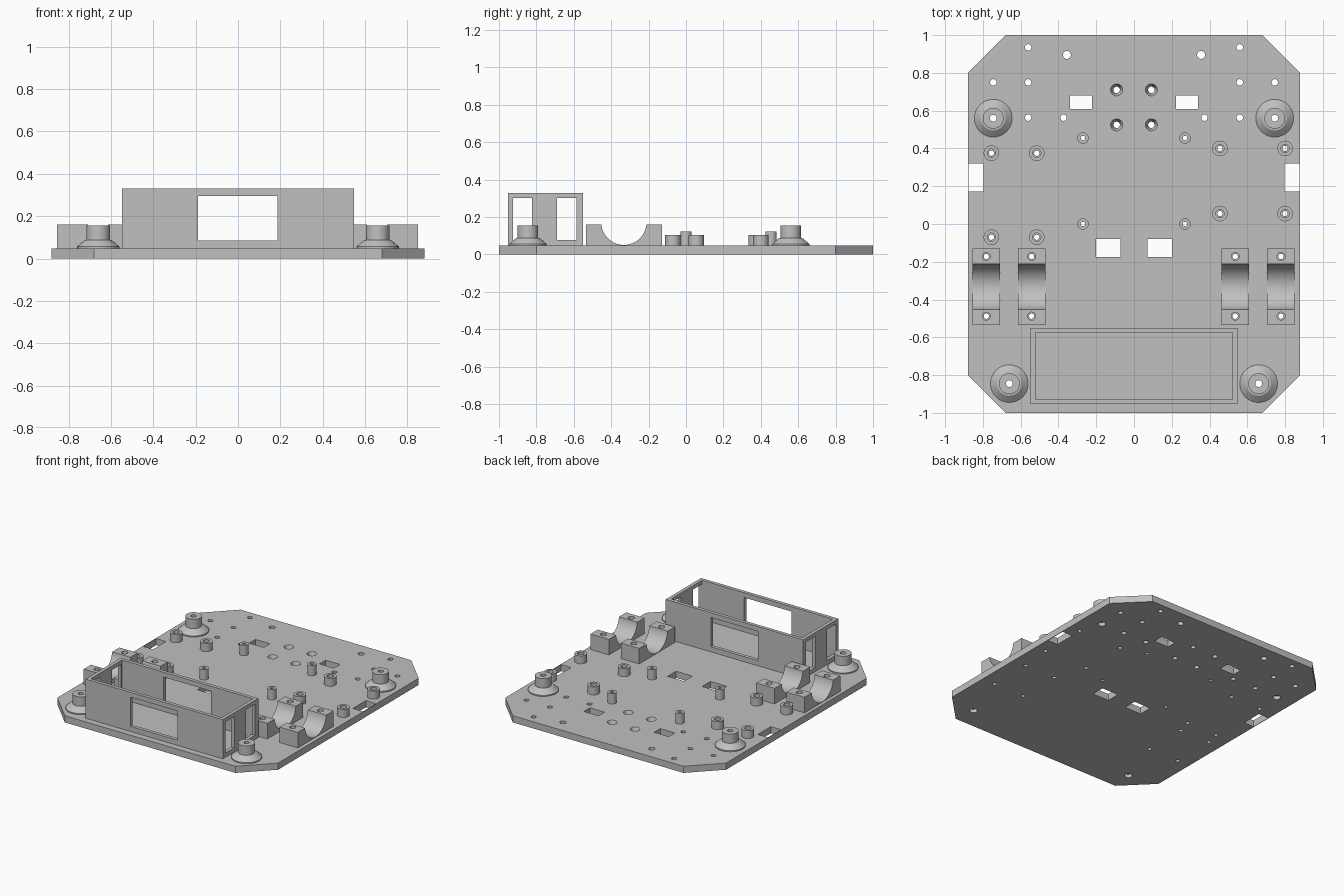
import bpy, bmesh, math

if "Cube" in bpy.data.objects:
    bpy.data.objects.remove(bpy.data.objects["Cube"], do_unlink=True)

GREY = (0.53, 0.53, 0.53, 1)
mat = bpy.data.materials.new("printed grey")
mat.use_nodes = True
mat.diffuse_color = GREY
mat.node_tree.nodes["Principled BSDF"].inputs["Base Color"].default_value = GREY

TOP = 0.048      # upper face of the plate
SEG = 32


def finish(name, bm):
    bmesh.ops.recalc_face_normals(bm, faces=bm.faces)
    me = bpy.data.meshes.new(name)
    bm.to_mesh(me)
    bm.free()
    ob = bpy.data.objects.new(name, me)
    bpy.context.collection.objects.link(ob)
    me.materials.append(mat)
    return ob


def add_lathe(bm, profile, x, y, tube):
    """Turn (radius, z) points about a vertical axis; tubes close on themselves."""
    rings = []
    for r, z in profile:
        angles = [2 * math.pi * i / SEG for i in range(SEG)]
        rings.append([bm.verts.new((x + r * math.cos(a), y + r * math.sin(a), z)) for a in angles])
    pairs = list(zip(rings, rings[1:]))
    if tube:
        pairs.append((rings[-1], rings[0]))
    else:
        bm.faces.new(rings[0])
        bm.faces.new(rings[-1])
    for a, b in pairs:
        for i in range(SEG):
            j = (i + 1) % SEG
            bm.faces.new((a[i], a[j], b[j], b[i]))


def add_box(bm, x0, x1, y0, y1, z0, z1):
    verts = bmesh.ops.create_cube(bm, size=1)["verts"]
    for v in verts:
        v.co = (x1 if v.co.x > 0 else x0, y1 if v.co.y > 0 else y0, z1 if v.co.z > 0 else z0)


def add_prism(bm, points, depth):
    """Extrude a polygon of 3D points along the vector depth."""
    face = bm.faces.new([bm.verts.new(p) for p in points])
    out = bmesh.ops.extrude_face_region(bm, geom=[face])["geom"]
    bmesh.ops.translate(bm, vec=depth, verts=[v for v in out if isinstance(v, bmesh.types.BMVert)])


def cut(ob, bm):
    cutter = finish("cutter", bm)
    cutter.hide_render = True
    mod = ob.modifiers.new("cut", "BOOLEAN")
    mod.operation, mod.solver, mod.object = "DIFFERENCE", "EXACT", cutter
    bpy.context.view_layer.objects.active = ob
    bpy.ops.object.modifier_apply(modifier=mod.name)
    bpy.data.objects.remove(cutter, do_unlink=True)


def smooth(ob):
    bpy.ops.object.select_all(action="DESELECT")
    ob.select_set(True)
    bpy.context.view_layer.objects.active = ob
    bpy.ops.object.shade_smooth_by_angle(angle=math.radians(25))


def mirrored(points):
    return [(s * x, y) for x, y in points for s in (-1, 1)]


# Positions
large_posts = mirrored([(0.745, 0.56), (0.66, -0.845)])
board_posts = [(x, y) for x in (-0.755, -0.515) for y in (0.375, -0.07)]
board_posts += [(x, y) for x in (0.455, 0.80) for y in (0.40, 0.055)]
slim_posts = mirrored([(0.27, 0.455), (0.27, 0.0)])
saddle_x = [-0.782, -0.542, 0.536, 0.778]
saddle_bolts = [(x, y) for x in saddle_x for y in (-0.172, -0.488)]
small_holes = mirrored([(0.56, 0.935), (0.56, 0.75), (0.56, 0.563), (0.373, 0.563), (0.745, 0.75)])
wire_holes = mirrored([(0.355, 0.895)])
sunk_holes = mirrored([(0.092, 0.71), (0.092, 0.525)])

# Base plate with chamfered corners
bm = bmesh.new()
W, L, C = 0.88, 1.0, 0.2
outline = [(W, C - L), (W, L - C), (W - C, L), (C - W, L), (-W, L - C), (-W, C - L), (C - W, -L), (W - C, -L)]
add_prism(bm, [(x, y, 0) for x, y in outline], (0, 0, TOP))
plate = finish("base_plate", bm)

# Plate holes and slots
bm = bmesh.new()
LOW, HIGH = -0.02, TOP + 0.02
for r, spots in ((0.017, small_holes), (0.021, wire_holes), (0.014, board_posts),
                 (0.012, slim_posts), (0.014, saddle_bolts)):
    for x, y in spots:
        add_lathe(bm, [(r, LOW), (r, HIGH)], x, y, False)
for x, y in large_posts:
    add_lathe(bm, [(0.026, LOW), (0.026, 0.025), (0.018, 0.025), (0.018, HIGH)], x, y, False)
for x, y in sunk_holes:
    add_lathe(bm, [(0.017, LOW), (0.017, 0.012), (0.032, TOP), (0.032, HIGH)], x, y, False)
for s in (-1, 1):
    for x, y, hx, hy in ((0.28, 0.645, 0.058, 0.035), (0.836, 0.245, 0.04, 0.074), (0.137, -0.127, 0.065, 0.048)):
        add_box(bm, s * x - hx, s * x + hx, y - hy, y + hy, LOW, HIGH)
cut(plate, bm)
smooth(plate)


def posts(name, spots, profile):
    for i, (x, y) in enumerate(spots):
        bm = bmesh.new()
        add_lathe(bm, profile, x, y, True)
        smooth(finish(f"{name}_{i + 1}", bm))


# Standoffs
posts("flanged_standoff", large_posts,
      [(0.018, TOP), (0.10, TOP), (0.10, 0.056), (0.065, 0.086), (0.055, 0.088), (0.055, 0.155), (0.018, 0.155)])
posts("board_standoff", board_posts, [(0.022, TOP), (0.041, TOP), (0.041, 0.105), (0.022, 0.105)])
posts("slim_standoff", slim_posts, [(0.012, TOP), (0.03, TOP), (0.03, 0.122), (0.012, 0.122)])

# Motor saddles: blocks with a round trough and two bolt bores
MID, R, CZ, CREST = -0.332, 0.121, 0.172, 0.16
for i, x in enumerate(saddle_x):
    bm = bmesh.new()
    pts = [(MID + 0.203, CREST), (MID + 0.203, TOP), (MID - 0.203, TOP), (MID - 0.203, CREST)]
    start = math.asin((CZ - CREST) / R)
    for k in range(SEG + 1):
        a = math.pi + start + (math.pi - 2 * start) * k / SEG
        pts.append((MID + R * math.cos(a), CZ + R * math.sin(a)))
    add_prism(bm, [(x - 0.073, y, z) for y, z in pts], (0.146, 0, 0))
    saddle = finish(f"motor_saddle_{i + 1}", bm)
    bm = bmesh.new()
    for bx, by in saddle_bolts[2 * i:2 * i + 2]:
        add_lathe(bm, [(0.021, 0.0), (0.021, 0.2)], bx, by, False)
    cut(saddle, bm)
    smooth(saddle)

# Open battery box with windows in all four walls
bm = bmesh.new()
add_box(bm, -0.547, 0.547, -0.953, -0.55, TOP, 0.33)
box = finish("battery_box", bm)
for cells in (
        [(-0.522, 0.522, -0.928, -0.575, 0.0, 0.4)],
        [(-0.19, 0.187, -1.1, -0.4, 0.085, 0.295)],
        [(-0.7, 0.7, -0.926, -0.823, 0.078, 0.302), (-0.7, 0.7, -0.69, -0.585, 0.078, 0.302)]):
    bm = bmesh.new()
    for c in cells:
        add_box(bm, *c)
    cut(box, bm)
